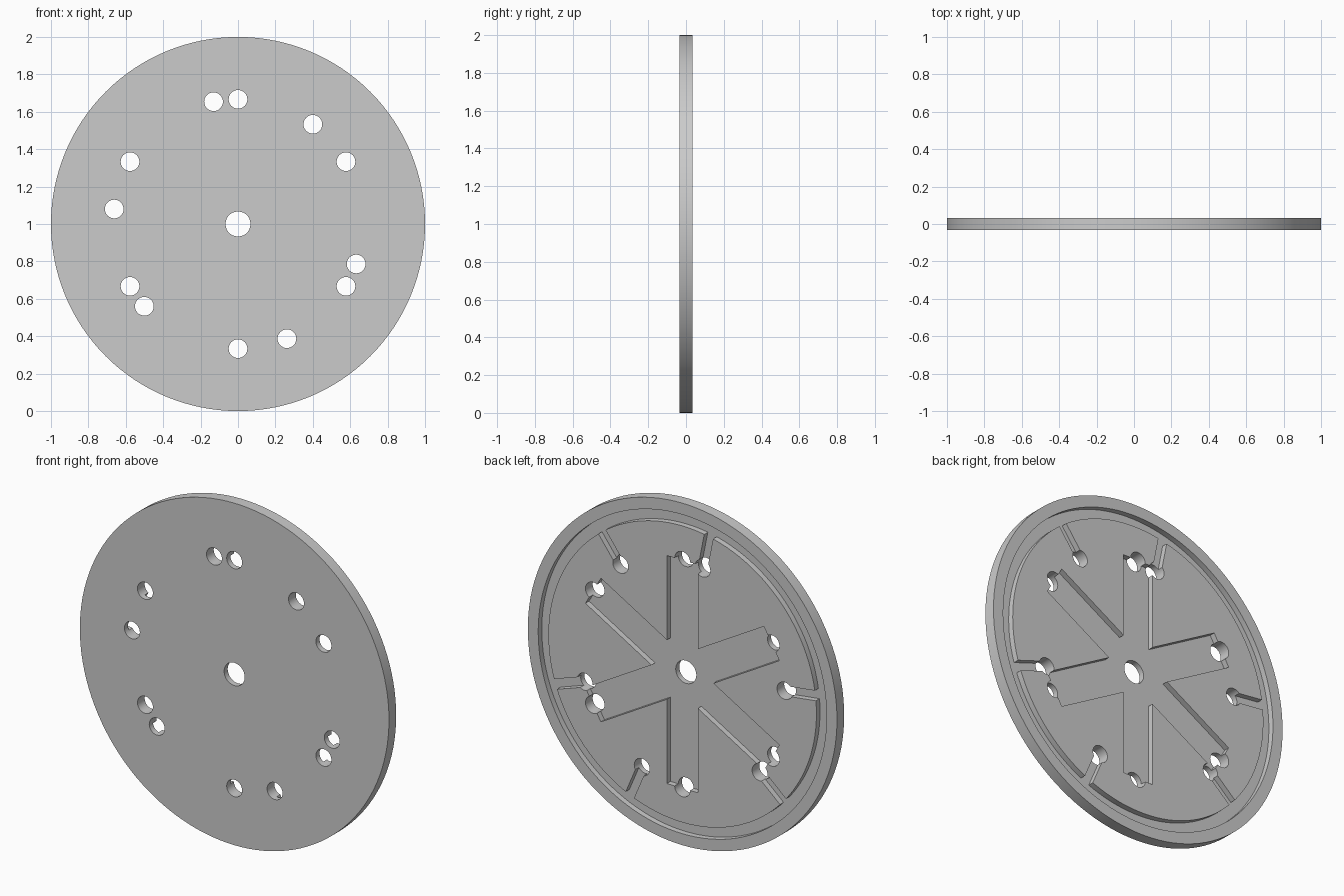
import bpy, bmesh, math
from mathutils import Matrix, Vector

cube = bpy.data.objects.get("Cube")
if cube:
    bpy.data.objects.remove(cube, do_unlink=True)

HALF = 1 / 30                 # half of the wheel thickness, also the recess depth
HOLE_RING = 2 / 3             # radius of the circle the holes sit on
GROOVE_IN, GROOVE_OUT = 0.867, 0.933
CENTRE = Vector((0, 0, 1))
ARMS = [math.radians(30 + 60 * i) for i in range(6)]
SLOTS = [math.radians(77.2 + 120 * i + s * 24.1) for i in range(3) for s in (-1, 1)]

grey = bpy.data.materials.new("plain grey")
grey.use_nodes = True
grey.diffuse_color = (0.6, 0.6, 0.6, 1)
grey.node_tree.nodes["Principled BSDF"].inputs["Base Color"].default_value = (0.6, 0.6, 0.6, 1)


def to_object(bm, name):
    bmesh.ops.recalc_face_normals(bm, faces=bm.faces)
    mesh = bpy.data.meshes.new(name)
    bm.to_mesh(mesh)
    bm.free()
    mesh.materials.append(grey)
    obj = bpy.data.objects.new(name, mesh)
    bpy.context.collection.objects.link(obj)
    return obj


def polar(radius, angle):
    return CENTRE + Vector((radius * math.cos(angle), 0, radius * math.sin(angle)))


def cylinder(name, radius, depth, centre, sides):
    bm = bmesh.new()
    bmesh.ops.create_cone(bm, cap_ends=True, segments=sides, radius1=radius, radius2=radius, depth=depth,
                          matrix=Matrix.Translation(centre) @ Matrix.Rotation(math.pi / 2, 4, "X"))
    return to_object(bm, name)


def radial_bar(name, start, end, width, angle):
    """Bar reaching from the mid plane out through the back, along one radius."""
    bm = bmesh.new()
    place = Matrix.Translation(polar((start + end) / 2, angle) + Vector((0, HALF, 0)))
    size = Matrix.Diagonal((end - start, 2 * HALF, width, 1))
    bmesh.ops.create_cube(bm, size=1, matrix=place @ Matrix.Rotation(-angle, 4, "Y") @ size)
    return to_object(bm, name)


def ring(name, inner, outer, sides):
    """Square-section ring reaching from the mid plane out through the back."""
    bm = bmesh.new()
    loops = []
    for radius, y in ((inner, 0), (outer, 0), (outer, 2 * HALF), (inner, 2 * HALF)):
        loops.append([bm.verts.new(polar(radius, math.tau * i / sides) + Vector((0, y, 0))) for i in range(sides)])
    for k in range(4):
        a, b = loops[k], loops[(k + 1) % 4]
        for i in range(sides):
            j = (i + 1) % sides
            bm.faces.new((a[i], a[j], b[j], b[i]))
    return to_object(bm, name)


def cut(target, cutter):
    mod = target.modifiers.new("cut", "BOOLEAN")
    mod.operation, mod.solver, mod.object = "DIFFERENCE", "EXACT", cutter
    bpy.context.view_layer.objects.active = target
    bpy.ops.object.modifier_apply(modifier=mod.name)
    bpy.data.objects.remove(cutter, do_unlink=True)


# Solid wheel with a flat front
wheel = cylinder("wheel_disc", 1, 2 * HALF, CENTRE, 128)

# Ring groove and the narrow slots that lead into it
cut(wheel, ring("ring_groove", GROOVE_IN, GROOVE_OUT, 128))
for angle in SLOTS:
    cut(wheel, radial_bar("narrow_slot", HOLE_RING, 0.9, 0.058, angle))

# Six-armed star recess, cut as three bars right across the centre
for angle in ARMS[:3]:
    cut(wheel, radial_bar("star_arm", -HOLE_RING, HOLE_RING, 0.2, angle))

# Through holes: the hub and one at the end of every arm and slot
cut(wheel, cylinder("hub_hole", 1 / 15, 0.2, CENTRE, 48))
for angle in ARMS + SLOTS:
    cut(wheel, cylinder("bolt_hole", 0.05, 0.2, polar(HOLE_RING, angle), 32))

bpy.ops.object.select_all(action="DESELECT")
wheel.select_set(True)
bpy.context.view_layer.objects.active = wheel
bpy.ops.object.shade_smooth_by_angle(angle=math.radians(30))
